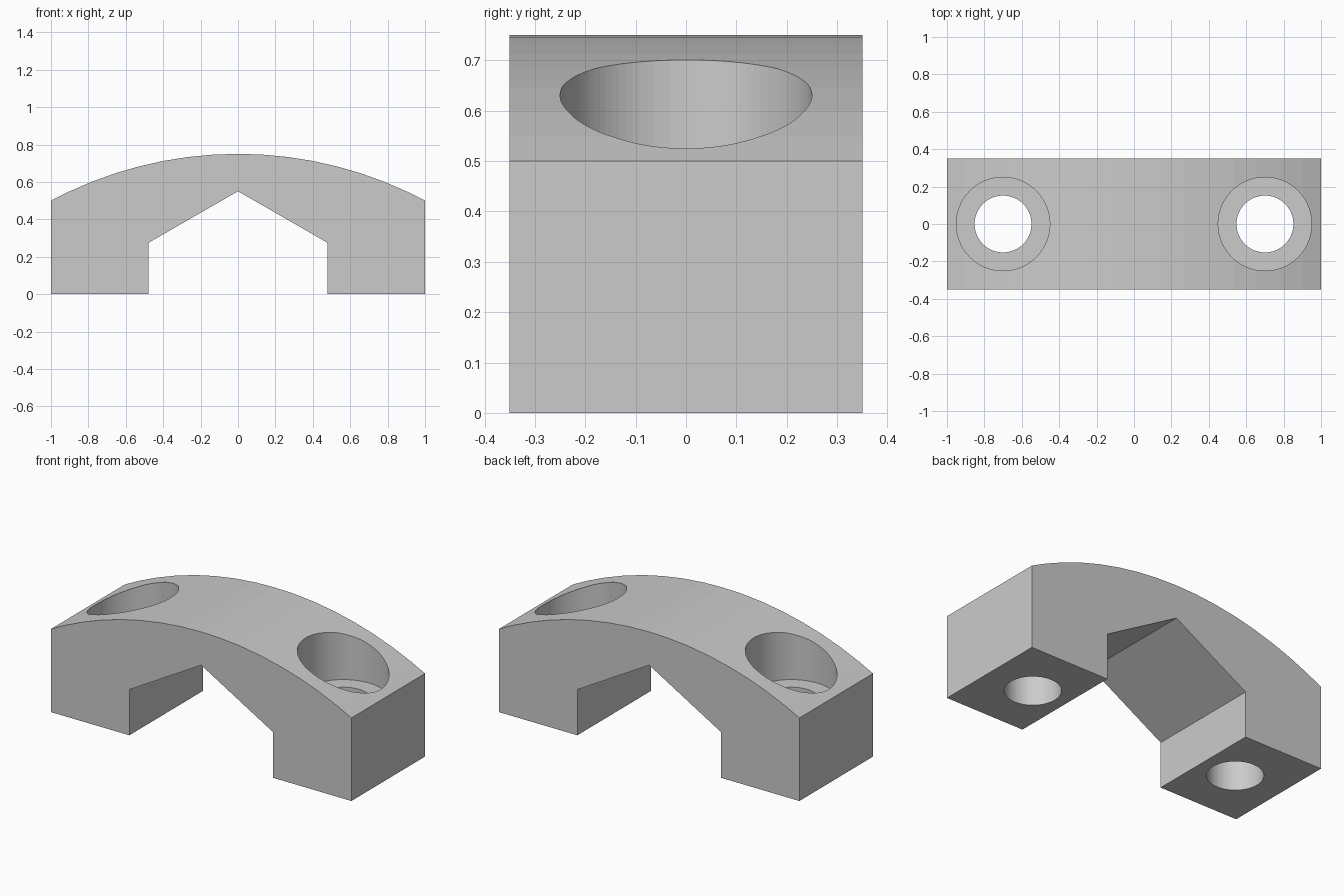
import bpy
import bmesh
import math

cube = bpy.data.objects.get("Cube")
if cube:
    bpy.data.objects.remove(cube, do_unlink=True)

GREY = (0.6, 0.6, 0.6, 1.0)
SEGMENTS = 100
HALF_DEPTH = 0.35
ARC_RADIUS = 2.125
TOP = 0.75

grey = bpy.data.materials.new("light grey")
grey.use_nodes = True
grey.diffuse_color = GREY
grey.node_tree.nodes["Principled BSDF"].inputs["Base Color"].default_value = GREY


def make_object(name, bm):
    bmesh.ops.recalc_face_normals(bm, faces=bm.faces)
    mesh = bpy.data.meshes.new(name)
    bm.to_mesh(mesh)
    bm.free()
    mesh.materials.append(grey)
    obj = bpy.data.objects.new(name, mesh)
    bpy.context.collection.objects.link(obj)
    return obj


def extrude_profile(name, points):
    bm = bmesh.new()
    face = bm.faces.new([bm.verts.new((x, -HALF_DEPTH, z)) for x, z in points])
    moved = bmesh.ops.extrude_face_region(bm, geom=[face])["geom"]
    verts = [v for v in moved if isinstance(v, bmesh.types.BMVert)]
    bmesh.ops.translate(bm, verts=verts, vec=(0, 2 * HALF_DEPTH, 0))
    return make_object(name, bm)


def stepped_cutter(name, x, profile):
    # Closed solid of revolution from (radius, height) pairs
    bm = bmesh.new()
    rings = []
    for r, z in profile:
        angles = [math.tau * i / SEGMENTS for i in range(SEGMENTS)]
        rings.append([bm.verts.new((x + r * math.cos(a), r * math.sin(a), z))
                      for a in angles])
    for low, high in zip(rings, rings[1:]):
        for i in range(SEGMENTS):
            j = (i + 1) % SEGMENTS
            bm.faces.new((low[i], low[j], high[j], high[i]))
    bm.faces.new(rings[0])
    bm.faces.new(rings[-1])
    return make_object(name, bm)


# Arched body with a gabled notch underneath
step = math.tau / SEGMENTS
arc = [(ARC_RADIUS * math.sin(i * step),
        TOP - ARC_RADIUS * (1 - math.cos(i * step))) for i in range(7, -8, -1)]
outline = [(-1, 0), (-0.478, 0), (-0.478, 0.275), (0, 0.55),
           (0.478, 0.275), (0.478, 0), (1, 0), (1, 0.5)] + arc + [(-1, 0.5)]
body = extrude_profile("arched_bracket", outline)

# Counterbored screw holes through both feet
for side, x in (("left", 0.7), ("right", -0.7)):
    cutter = stepped_cutter(side + "_hole_cutter", x,
                            [(0.152, -0.1), (0.152, 0.4), (0.25, 0.4), (0.25, 1)])
    cutter.hide_render = True
    cutter.hide_set(True)
    cut = body.modifiers.new(side + "_screw_hole", "BOOLEAN")
    cut.object = cutter
    cut.operation = "DIFFERENCE"
    cut.solver = "EXACT"
